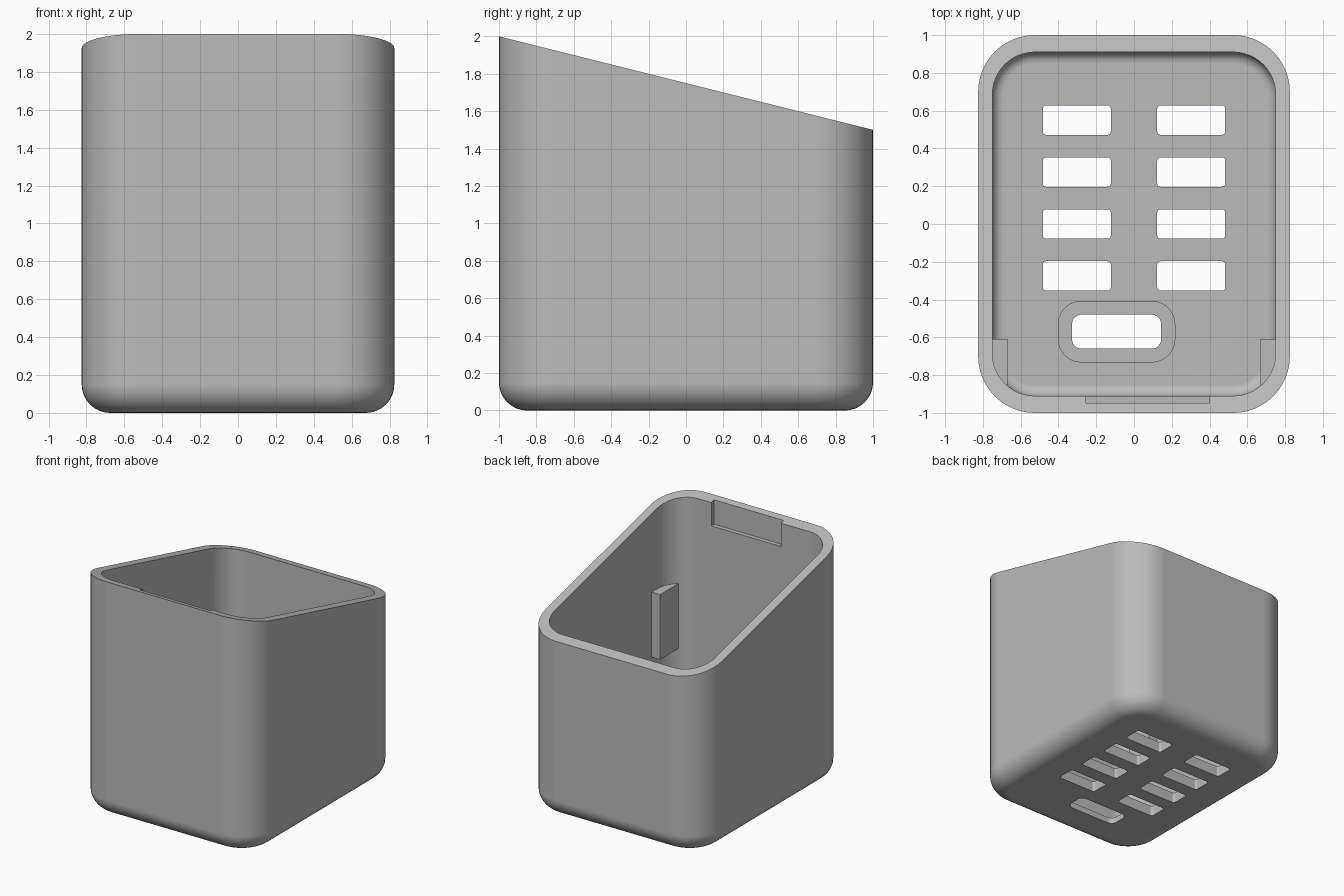
import bpy, bmesh
from math import sin, cos, pi, radians, sqrt

cube = bpy.data.objects.get("Cube")
if cube:
    bpy.data.objects.remove(cube, do_unlink=True)

grey = bpy.data.materials.new("light grey plastic")
grey.use_nodes = True
grey.diffuse_color = (0.5, 0.5, 0.5, 1)
grey.node_tree.nodes["Principled BSDF"].inputs["Base Color"].default_value = grey.diffuse_color


def rounded_rect(hx, hy, r, steps=12):
    """Outline of a rounded rectangle, counter-clockwise."""
    pts = []
    for k, (sx, sy) in enumerate([(1, 1), (-1, 1), (-1, -1), (1, -1)]):
        for i in range(steps + 1):
            a = (k + i / steps) * pi / 2
            pts.append((sx * (hx - r) + r * cos(a), sy * (hy - r) + r * sin(a)))
    return pts


def loft(name, rings):
    """Closed solid through rings of 3D points, capped at both ends."""
    bm = bmesh.new()
    loops = [[bm.verts.new(p) for p in ring] for ring in rings]
    for a, b in zip(loops, loops[1:]):
        for i in range(len(a)):
            j = (i + 1) % len(a)
            bm.faces.new((a[i], a[j], b[j], b[i]))
    bm.faces.new(loops[0][::-1])
    bm.faces.new(loops[-1])
    bmesh.ops.recalc_face_normals(bm, faces=bm.faces)
    mesh = bpy.data.meshes.new(name)
    bm.to_mesh(mesh)
    bm.free()
    mesh.materials.append(grey)
    obj = bpy.data.objects.new(name, mesh)
    bpy.context.collection.objects.link(obj)
    return obj


def prism(name, outline, z0, z1, cx=0, cy=0):
    return loft(name, [[(x + cx, y + cy, z) for x, y in outline] for z in (z0, z1)])


def activate(obj):
    bpy.ops.object.select_all(action='DESELECT')
    obj.select_set(True)
    bpy.context.view_layer.objects.active = obj


def cut(obj, cutter):
    mod = obj.modifiers.new("cut", 'BOOLEAN')
    mod.operation, mod.solver, mod.object = 'DIFFERENCE', 'EXACT', cutter
    activate(obj)
    bpy.ops.object.modifier_apply(modifier=mod.name)
    bpy.data.objects.remove(cutter, do_unlink=True)


def finish(obj):
    activate(obj)
    bpy.ops.object.shade_smooth_by_angle(angle=radians(30))
    obj.modifiers.new("clean shading", 'WEIGHTED_NORMAL').keep_sharp = True


# Bin shell: rounded outside, slanted rim, hollow inside with a filleted floor
FLOOR = 0.09


def fillet_rings(hx, hy, corner, fillet, z0, steps=8):
    rings = []
    for i in range(steps + 1):
        a = i / steps * pi / 2
        d = fillet * (1 - sin(a))
        z = z0 + fillet * (1 - cos(a))
        rings.append([(x, y, z) for x, y in rounded_rect(hx - d, hy - d, corner - d)])
    return rings


def rim(hx, hy, corner):
    return [(x, y, 1.75 - 0.25 * y) for x, y in rounded_rect(hx, hy, corner)]


outer, inner = (0.825, 1.0, 0.3), (0.75, 0.91, 0.225)
bin_body = loft("bin_body", fillet_rings(*outer, 0.15, 0) + [rim(*outer), rim(*inner)]
                + fillet_rings(*inner, 0.06, FLOOR)[::-1])

# Drain slots in two columns
for cx in (-0.303, 0.303):
    for row in range(4):
        cut(bin_body, prism("slot_cutter", rounded_rect(0.18, 0.078, 0.018, 4),
                            -0.1, 0.3, cx, -0.275 + 0.275 * row))

# Cable opening with a shallow recess around it
cut(bin_body, prism("recess_cutter", rounded_rect(0.308, 0.16, 0.12), FLOOR - 0.04, 0.3, -0.092, -0.57))
cut(bin_body, prism("opening_cutter", rounded_rect(0.236, 0.09, 0.05), -0.1, 0.3, -0.092, -0.57))

# Notch inside the tall front rim
cut(bin_body, prism("notch_cutter", [(-0.255, -0.947), (0.4, -0.947), (0.4, -0.8), (-0.255, -0.8)],
                    1.78, 2.2))
finish(bin_body)

# Support ribs in the two front corners, rooted in the wall
X_IN, Y_BACK = 0.67, -0.61
hx, hy, r = 0.77, 0.94, 0.25
arc = [p for p in rounded_rect(hx, hy, r) if p[0] > X_IN and p[1] < Y_BACK]
y_end = -(hy - r) - sqrt(r * r - (X_IN - hx + r) ** 2)
outline = [(X_IN, y_end)] + arc + [(hx, Y_BACK), (X_IN, Y_BACK)]
for side, name in ((1, "left_rib"), (-1, "right_rib")):
    finish(prism(name, [(side * x, y) for x, y in outline], 0.69, 1.24))
